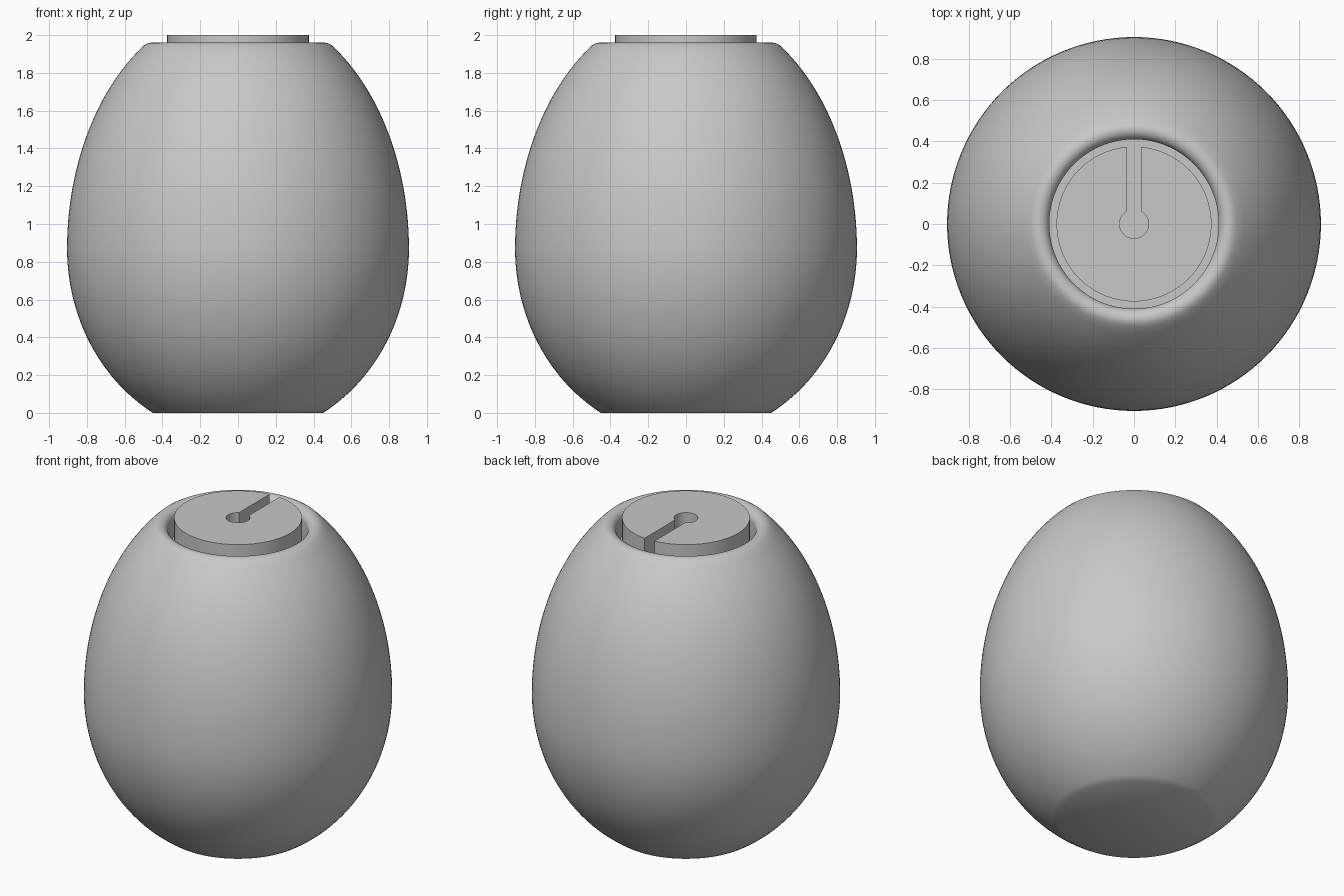
import bpy
import bmesh
from math import sin, cos, pi, radians, sqrt, asin

cube = bpy.data.objects.get("Cube")
if cube:
    bpy.data.objects.remove(cube, do_unlink=True)

grey = bpy.data.materials.new("plain_grey")
grey.use_nodes = True
colour = (0.58, 0.58, 0.58, 1)
grey.diffuse_color = colour
grey.node_tree.nodes["Principled BSDF"].inputs["Base Color"].default_value = colour

WIDEST, BELLY_Z = 0.905, 0.87      # widest radius and its height
LOW_H, HIGH_H = 1.003, 1.288       # half heights of the lower and upper ellipse
FLOOR_Z = 1.8                      # bottom of the recess around the cap


def finish(name, bm, angle):
    bmesh.ops.remove_doubles(bm, verts=bm.verts, dist=0.00005)
    bmesh.ops.recalc_face_normals(bm, faces=bm.faces)
    mesh = bpy.data.meshes.new(name)
    bm.to_mesh(mesh)
    bm.free()
    obj = bpy.data.objects.new(name, mesh)
    bpy.context.collection.objects.link(obj)
    mesh.materials.append(grey)
    bpy.ops.object.select_all(action="DESELECT")
    obj.select_set(True)
    bpy.context.view_layer.objects.active = obj
    bpy.ops.object.shade_smooth_by_angle(angle=radians(angle))
    return obj


# Egg body: two half ellipses, a rounded lip and a round recess, spun around z
def ellipse(start, end, half_height, steps):
    angles = [start + (end - start) * i / steps for i in range(steps + 1)]
    return [(WIDEST * cos(a), BELLY_Z + half_height * sin(a)) for a in angles]


profile = [(0, 0)]
profile += ellipse(-asin(BELLY_Z / LOW_H), 0, LOW_H, 24)
profile += ellipse(0, asin((1.945 - BELLY_Z) / HIGH_H), HIGH_H, 24)[1:]
lip_angles = [radians(45 + 135 * i / 12) for i in range(1, 13)]
profile += [(0.46 + 0.05 * cos(a), 1.91 + 0.05 * sin(a)) for a in lip_angles]
profile += [(0.41, FLOOR_Z), (0, FLOOR_Z)]

bm = bmesh.new()
verts = [bm.verts.new((r, 0, z)) for r, z in profile]
edges = [bm.edges.new(pair) for pair in zip(verts, verts[1:])]
bmesh.ops.spin(bm, geom=verts + edges, cent=(0, 0, 0), axis=(0, 0, 1),
               angle=2 * pi, steps=128)
finish("egg_body", bm, 35)

# Cap: disc outline with a keyhole slot that opens towards the back
RIM, HOLE, SLOT = 0.375, 0.07, 0.035


def arc(radius, steps):
    gap = asin(SLOT / radius)
    start, sweep = pi / 2 + gap, 2 * (pi - gap)
    return [(radius * cos(start + sweep * i / steps),
             radius * sin(start + sweep * i / steps)) for i in range(steps + 1)]


outer, inner = arc(RIM, 96), arc(HOLE, 96)
bm = bmesh.new()
rings = [[bm.verts.new((x, y, 2.0)) for x, y in loop] for loop in (outer, inner)]
for i in range(96):
    bm.faces.new((rings[0][i], rings[0][i + 1], rings[1][i + 1], rings[1][i]))
top = bmesh.ops.extrude_face_region(bm, geom=list(bm.faces), use_keep_orig=True)
for v in top["geom"]:
    if isinstance(v, bmesh.types.BMVert):
        v.co.z = FLOOR_Z
finish("slotted_cap", bm, 35)
